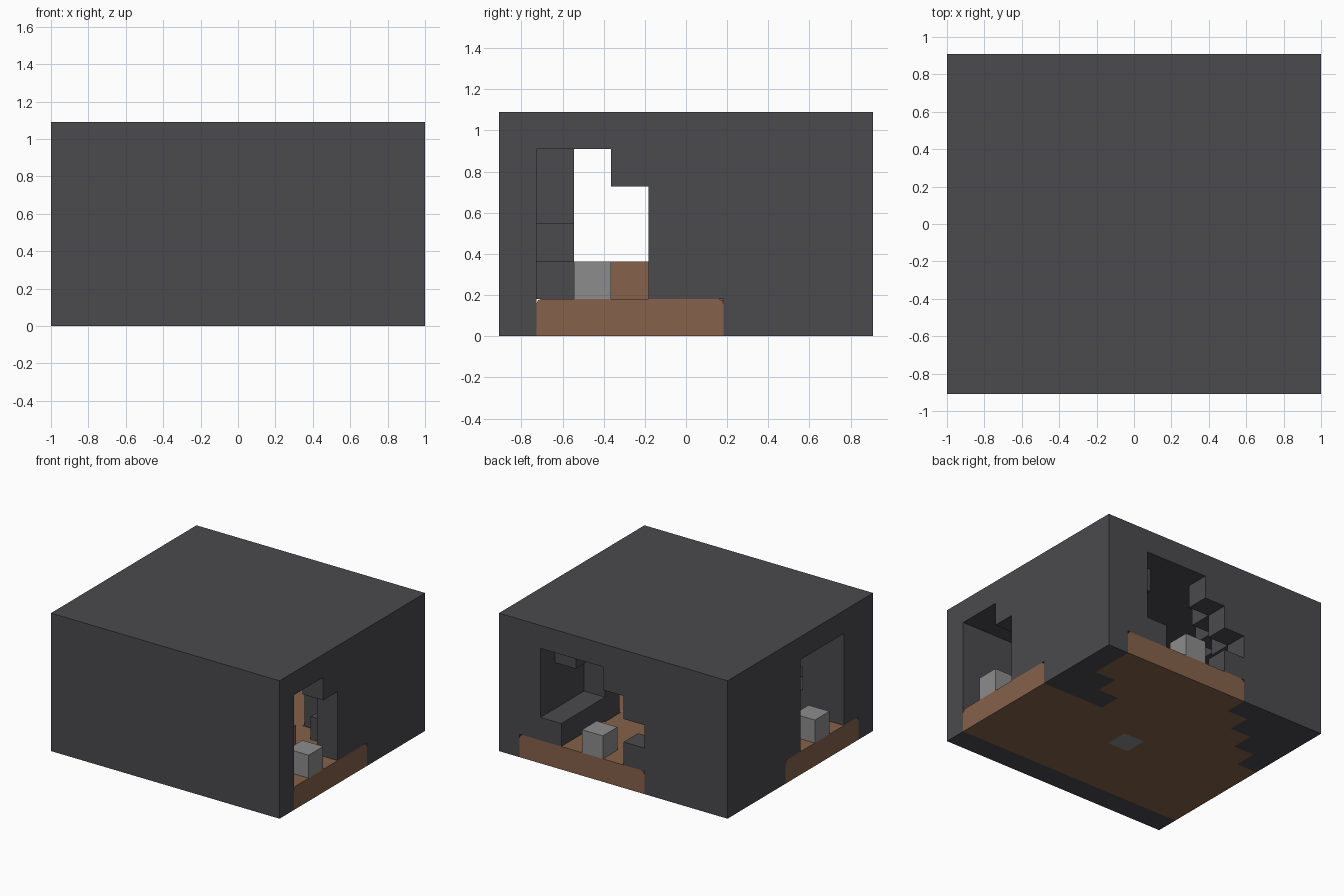
import bpy
import bmesh
from mathutils import Vector

UNIT = 2 / 11
NX, NY, NZ = 11, 10, 6

cube = bpy.data.objects.get("Cube")
if cube:
    bpy.data.objects.remove(cube, do_unlink=True)


def material(name, rgb):
    mat = bpy.data.materials.new(name)
    mat.use_nodes = True
    mat.diffuse_color = (*rgb, 1)
    mat.node_tree.nodes["Principled BSDF"].inputs["Base Color"].default_value = (*rgb, 1)
    return mat


stone = material("dark_stone", (0.069, 0.067, 0.075))
dirt = material("brown_dirt", (0.235, 0.122, 0.069))
grey = material("light_grey_rock", (0.262, 0.262, 0.262))


def place(cell):
    """Grid corner to model position."""
    return Vector((cell[0] - NX / 2, cell[1] - NY / 2, cell[2])) * UNIT


def block_object(name, cells, mat, bevel=0):
    """Skin of a set of unit blocks, optionally with softened inner top edges."""
    cells = set(cells)
    bm = bmesh.new()
    for cell in cells:
        for axis in range(3):
            for side in (0, 1):
                neighbour = list(cell)
                neighbour[axis] += 2 * side - 1
                if tuple(neighbour) in cells:
                    continue
                corners = []
                for a, b in ((0, 0), (1, 0), (1, 1), (0, 1)):
                    c = list(cell)
                    c[axis] += side
                    c[(axis + 1) % 3] += a
                    c[(axis + 2) % 3] += b
                    corners.append(bm.verts.new(place(c)))
                bm.faces.new(corners if side else corners[::-1])
    bmesh.ops.remove_doubles(bm, verts=bm.verts, dist=0.001)
    if bevel:
        def soft(edge):
            mid = (edge.verts[0].co + edge.verts[1].co) / 2
            inside = abs(mid.x) < 0.99 and abs(mid.y) < NY / 2 * UNIT - 0.01
            return (inside and mid.z > UNIT - 0.01 and len(edge.link_faces) == 2
                    and edge.calc_face_angle() > 1)
        edges = [e for e in bm.edges if soft(e)]
        bmesh.ops.bevel(bm, geom=edges, offset=bevel, segments=2, profile=0.5,
                        affect='EDGES', clamp_overlap=True)
    mesh = bpy.data.meshes.new(name)
    bm.to_mesh(mesh)
    bm.free()
    mesh.materials.append(mat)
    obj = bpy.data.objects.new(name, mesh)
    bpy.context.collection.objects.link(obj)
    return obj


# Cave hollow: for each row from front to back, the first and last open
# column on each of the four levels from the floor to the ceiling
hollow_rows = [
    ((3, 10), (2, 10), (3, 10), (3, 10)),
    ((0, 10), (0, 10), (0, 10), (0, 10)),
    ((0, 10), (0, 10), (0, 10), (0, 9)),
    ((0, 9), (0, 9), (0, 9), (0, 8)),
    ((1, 8), (1, 9), (1, 8), (2, 7)),
    ((2, 7), (2, 7), (2, 7), (3, 7)),
    ((3, 7), (2, 8), (3, 8), (4, 7)),
    ((4, 7), (3, 8), (4, 8), (5, 7)),
    ((5, 7), (4, 8), (5, 8), (6, 8)),
]
hollow = {(x, y, z)
          for y, levels in enumerate(hollow_rows, 1)
          for z, (first, last) in enumerate(levels, 1)
          for x in range(first, last + 1)}

# Dirt floor: a full-width tunnel that narrows in steps toward the back
floor_spans = [(0, 10)] * 5 + [(1, 7), (2, 8), (3, 9), (4, 9)]
floor = {(x, y, 0)
         for y, (first, last) in enumerate(floor_spans, 1)
         for x in range(first, last + 1)}

# Loose rocks at the three mouths and one sunk into the floor
rocks = {
    "left_mouth_rock": (10, 2, 1),
    "right_mouth_rock": (0, 3, 1),
    "back_mouth_rock": (6, 9, 1),
    "sunken_floor_rock": (5, 4, 0),
}

# Stone mass around the cave
everything = {(x, y, z) for x in range(NX) for y in range(NY) for z in range(NZ)}
block_object("stone_mass", everything - hollow - floor, stone)
block_object("dirt_floor", floor - set(rocks.values()), dirt, bevel=0.025)
block_object("dirt_mound", [(8, 3, 1)], dirt)
for name, cell in rocks.items():
    block_object(name, [cell], grey)
